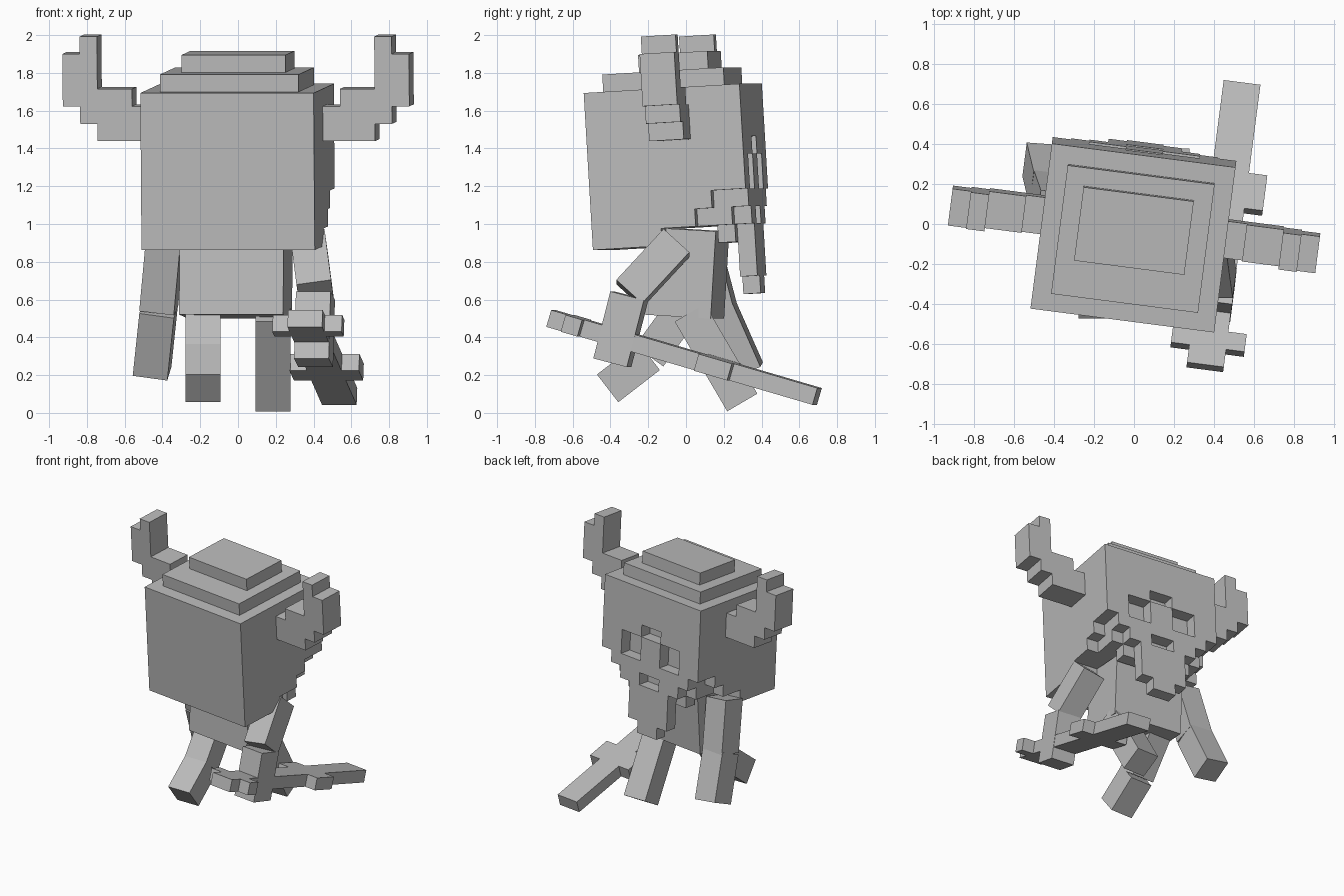
import bpy, bmesh, math
from mathutils import Matrix, Vector
from itertools import product

if "Cube" in bpy.data.objects:
    bpy.data.objects.remove(bpy.data.objects["Cube"])

U = 0.0925                      # size of one block
YAW = math.radians(-7.4)

stone = bpy.data.materials.new("plain_grey")
stone.diffuse_color = (0.5, 0.5, 0.5, 1)
stone.use_nodes = True
stone.node_tree.nodes["Principled BSDF"].inputs["Base Color"].default_value = stone.diffuse_color


def finish(name, bm):
    bmesh.ops.recalc_face_normals(bm, faces=bm.faces[:])
    mesh = bpy.data.meshes.new(name)
    bm.to_mesh(mesh)
    bm.free()
    mesh.materials.append(stone)
    obj = bpy.data.objects.new(name, mesh)
    bpy.context.collection.objects.link(obj)
    return obj


def cells(box):
    """All unit cells in a box (x0, x1, y0, y1, z0, z1)."""
    return set(product(range(*box[0:2]), range(*box[2:4]), range(*box[4:6])))


def blocks(name, frame, add, cut=()):
    """One clean blocky solid: the outer skin of added minus cut boxes."""
    solid = set()
    for b in add:
        solid |= cells(b)
    for b in cut:
        solid -= cells(b)
    bm = bmesh.new()
    verts = {}
    for c in solid:
        for axis, side in product(range(3), (0, 1)):
            near = list(c)
            near[axis] += 2 * side - 1
            if tuple(near) in solid:
                continue
            ring = []
            for p, q in ((0, 0), (1, 0), (1, 1), (0, 1)):
                k = list(c)
                k[axis] += side
                k[(axis + 1) % 3] += p
                k[(axis + 2) % 3] += q
                k = tuple(k)
                if k not in verts:
                    verts[k] = bm.verts.new(k)
                ring.append(verts[k])
            bm.faces.new(ring if side else ring[::-1])
    bmesh.ops.dissolve_limit(bm, angle_limit=0.01, verts=bm.verts[:], edges=bm.edges[:])
    bm.transform(frame)
    return finish(name, bm)


def limb(name, a, b, yaw=0.0, width=2 * U):
    """Square bar running from point a to point b."""
    a, b = Vector(a), Vector(b)
    z = (b - a).normalized()
    x = Vector((math.cos(yaw), math.sin(yaw), 0))
    x = (x - z * x.dot(z)).normalized()
    y = z.cross(x)
    rot = Matrix((x, y, z)).transposed().to_4x4()
    bm = bmesh.new()
    bmesh.ops.create_cube(bm, size=1)
    bm.transform(Matrix.Translation((a + b) / 2) @ rot
                 @ Matrix.Diagonal((width, width, (b - a).length, 1)))
    return finish(name, bm)


def frame(origin, pitch, pivot):
    """Block grid placed so that the grid point pivot lands on origin."""
    return (Matrix.Translation(origin) @ Matrix.Rotation(YAW, 4, 'Z')
            @ Matrix.Rotation(math.radians(pitch), 4, 'X')
            @ Matrix.Scale(U, 4) @ Matrix.Translation(-Vector(pivot)))


# Head grid: x across, y 0 (back) to 9 (face), z 0 at the crown edge
head = frame((-0.005, -0.07, 1.718), 3.4, (0, 4.5, 0))

# Helmet with stepped crown, stepped cheek guards and eye openings
blocks("helmet", head,
       [(-5, 5, 0, 9, -6, 0), (-5, 5, 0, 7, -7, -6), (-5, 5, 0, 6, -8, -7),
        (-5, 5, 0, 4, -9, -8), (-4, 4, 1, 8, 0, 1), (-3, 3, 3, 7, 1, 2)],
       [(-1, 1, 8, 9, -4, -3), (-3, -1, 8, 9, -6, -4), (1, 3, 8, 9, -6, -4)])

# Beard below the helmet, with a mouth opening
blocks("beard", head,
       [(-4, 4, 7, 9, -7, -6), (-4, 4, 6, 8, -8, -7), (-3, 3, 8, 9, -8, -7),
        (-3, 3, 7, 8, -9, -8), (-2, 2, 8, 9, -11, -8), (-1, 1, 8, 9, -12, -11)],
       [(-1, 1, 8, 9, -8, -7)])

# Horns, one side mirrored to the other
horn = [(5, 6, -3, -1), (6, 8, -3, 0), (8, 9, -2, 3), (9, 10, -1, 2)]
for name, s in (("right_horn", 1), ("left_horn", -1)):
    blocks(name, head, [(min(s * a, s * b), max(s * a, s * b), 4, 6, c, d)
                        for a, b, c, d in horn])

# Torso
blocks("torso", frame((-0.013, -0.017, 0.51), -3.4, (0, 2, 0)), [(-3, 3, 0, 4, 0, 5)])

# Arms
limb("right_upper_arm", (0.375, -0.05, 0.90), (0.41, -0.30, 0.63), YAW)
limb("right_forearm", (0.41, -0.30, 0.62), (0.40, -0.39, 0.265), YAW)
limb("left_upper_arm", (-0.385, 0.07, 0.93), (-0.42, 0.17, 0.55), YAW)
limb("left_forearm", (-0.42, 0.17, 0.55), (-0.455, 0.316, 0.22), YAW)

# Legs
limb("right_leg", (0.185, 0.02, 0.53), (0.185, 0.298, 0.055))
limb("left_thigh", (-0.185, 0.0, 0.57), (-0.185, -0.195, 0.30))
limb("left_shin", (-0.185, -0.195, 0.30), (-0.185, -0.415, 0.13))

# Sword: pommel, grip, guard and blade along y
blocks("sword", frame((0.355, -0.715, 0.50), -16.2, (0, 0, 0.5)),
       [(-1, 1, 0, 16, 0, 1), (-2, 2, 1, 2, 0, 1), (-2, 2, 9, 11, 0, 1)])
